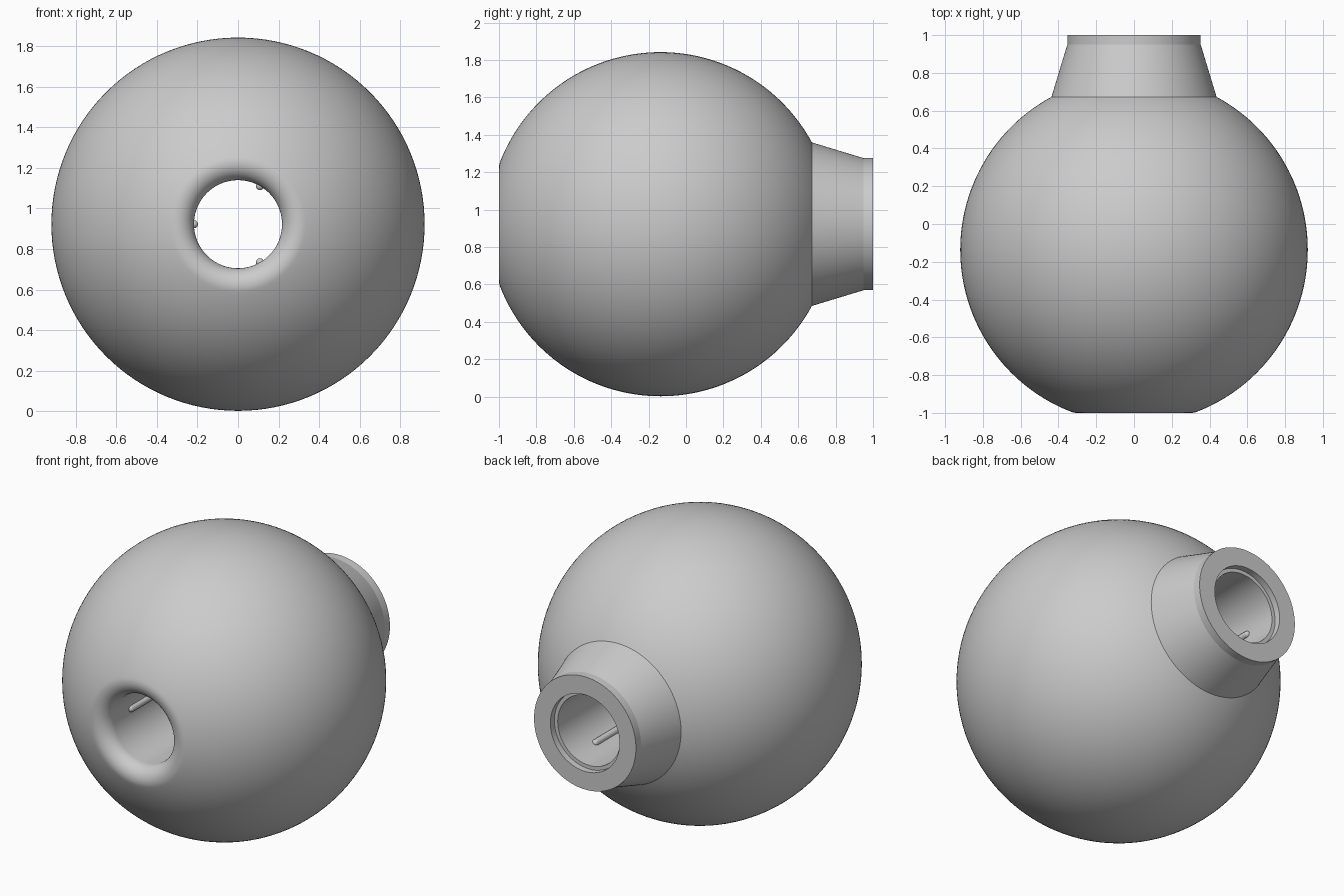
import bpy, bmesh
from math import sin, cos, pi, atan2, asin, sqrt

if "Cube" in bpy.data.objects:
    bpy.data.objects.remove(bpy.data.objects["Cube"], do_unlink=True)

# Main dimensions
R = 0.92            # ball radius
CZ = 0.922          # axis height
BORE = 0.217        # through-hole radius
FILLET = 0.085      # rounded front lip
NECK = 0.437        # neck base radius
fr = BORE + FILLET
reach = sqrt((R - FILLET) ** 2 - fr ** 2)
CY = -1 + FILLET + reach    # ball centre along the axis

grey = bpy.data.materials.new("plain grey")
grey.use_nodes = True
colour = (0.6, 0.6, 0.6, 1)
grey.diffuse_color = colour
grey.node_tree.nodes["Principled BSDF"].inputs["Base Color"].default_value = colour


def arc(r, y, radius, start, end, steps):
    """Points (radius from axis, y) on an arc; angle 0 faces the front."""
    angles = [start + (end - start) * i / steps for i in range(steps + 1)]
    return [(r + radius * sin(a), y - radius * cos(a)) for a in angles]


def lathe(name, profile, sides, x=0, z=CZ, closed=True):
    """Turn a profile around an axis parallel to y."""
    bm = bmesh.new()
    rings = []
    for r, y in profile:
        turn = [2 * pi * i / sides for i in range(sides)]
        rings.append([bm.verts.new((x + r * cos(a), y, z + r * sin(a))) for a in turn])
    pairs = list(zip(rings, rings[1:]))
    if closed:
        pairs.append((rings[-1], rings[0]))
    for a, b in pairs:
        for i in range(sides):
            j = (i + 1) % sides
            bm.faces.new((a[i], a[j], b[j], b[i]))
    if not closed:
        bm.faces.new(rings[0])
        bm.faces.new(rings[-1])
    bmesh.ops.recalc_face_normals(bm, faces=bm.faces)
    mesh = bpy.data.meshes.new(name)
    bm.to_mesh(mesh)
    bm.free()
    mesh.materials.append(grey)
    ob = bpy.data.objects.new(name, mesh)
    bpy.context.collection.objects.link(ob)
    bpy.ops.object.select_all(action="DESELECT")
    ob.select_set(True)
    bpy.context.view_layer.objects.active = ob
    bpy.ops.object.shade_smooth_by_angle(angle=pi / 15)
    return ob


# Ball with rounded front lip, tapered neck and stepped bore
lip = atan2(fr, reach)
lip_arc = arc(fr, CY - reach, FILLET, -pi / 2, lip, 16)
ball_arc = arc(0, CY, R, lip, pi - asin(NECK / R), 72)[1:]
neck = [(0.353, 0.95), (0.353, 1), (0.24, 1), (0.24, 0.96), (BORE, 0.96)]
lathe("ball_body", lip_arc + ball_arc + neck, 128)

# Three round-ended ribs along the bore wall
ROD = 0.02
tip_front = arc(0, -0.75, ROD, 0.1, pi / 2, 5)
tip_back = arc(0, 0.74, ROD, pi / 2, pi - 0.1, 5)
for i, a in enumerate((pi / 3, pi, -pi / 3)):
    lathe(f"bore_rib_{i + 1}", tip_front + tip_back, 16,
          BORE * cos(a), CZ + BORE * sin(a), closed=False)
